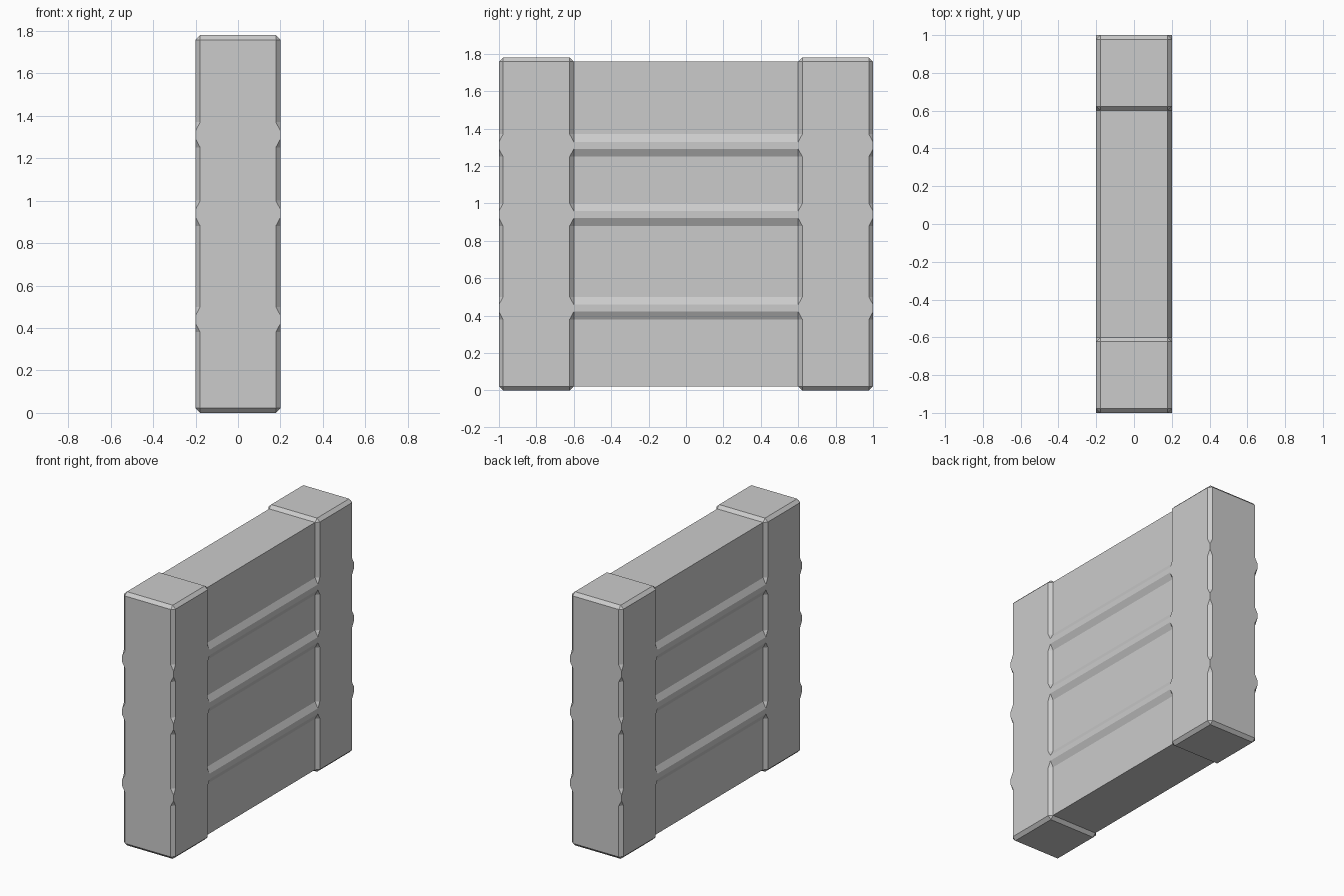
import bpy, bmesh

if "Cube" in bpy.data.objects:
    bpy.data.objects.remove(bpy.data.objects["Cube"])

HX, HEIGHT, C = 0.2, 1.78, 0.022      # half thickness, post height, chamfer
POST_Y, POST_HY = 0.8, 0.2            # post centre and half width
BANDS = (0.44, 0.94, 1.31)            # ridge centre heights
OUTER, INNER = 0.06, 0.019            # half heights of ridge foot and crest


def loft(name, rings, location=(0, 0, 0)):
    """Skin a stack of equal-length rings and cap both ends."""
    bm = bmesh.new()
    loops = [[bm.verts.new(p) for p in ring] for ring in rings]
    n = len(loops[0])
    for a, b in zip(loops, loops[1:]):
        for i in range(n):
            j = (i + 1) % n
            bm.faces.new((a[i], a[j], b[j], b[i]))
    bm.faces.new(loops[0][::-1])
    bm.faces.new(loops[-1])
    bmesh.ops.remove_doubles(bm, verts=bm.verts[:], dist=1e-5)
    bmesh.ops.recalc_face_normals(bm, faces=bm.faces[:])
    mesh = bpy.data.meshes.new(name)
    bm.to_mesh(mesh)
    bm.free()
    obj = bpy.data.objects.new(name, mesh)
    obj.location = location
    bpy.context.collection.objects.link(obj)
    return obj


def ring(hx, hy, c, z):
    """Rectangle with corners cut by c (c = 0 gives sharp corners)."""
    return [(x, y, z) for x, y in (
        (hx - c, -hy), (hx, c - hy), (hx, hy - c), (hx - c, hy),
        (c - hx, hy), (-hx, hy - c), (-hx, c - hy), (c - hx, -hy))]


# Height steps shared by posts and panel: (z, corner cut)
steps = [(C, C)]
for z in BANDS:
    steps += [(z - OUTER, C), (z - INNER, 0), (z + INNER, 0), (z + OUTER, C)]
steps.append((HEIGHT - C, C))

# End posts: chamfered blocks whose corners turn sharp at each ridge
post_rings = [ring(HX - C, POST_HY - C, 0, 0)]
post_rings += [ring(HX, POST_HY, c, z) for z, c in steps]
post_rings.append(ring(HX - C, POST_HY - C, 0, HEIGHT))
for name, side in (("front_post", -1), ("back_post", 1)):
    loft(name, post_rings, (0, side * POST_Y, 0))

# Ridged wall panel: mirrored profile run between the posts
right = [(HX - c, z) for z, c in steps]
profile = right + [(-x, z) for x, z in reversed(right)]
half = POST_Y - POST_HY
loft("ridged_panel", [[(x, y, z) for x, z in profile] for y in (-half, half)])
